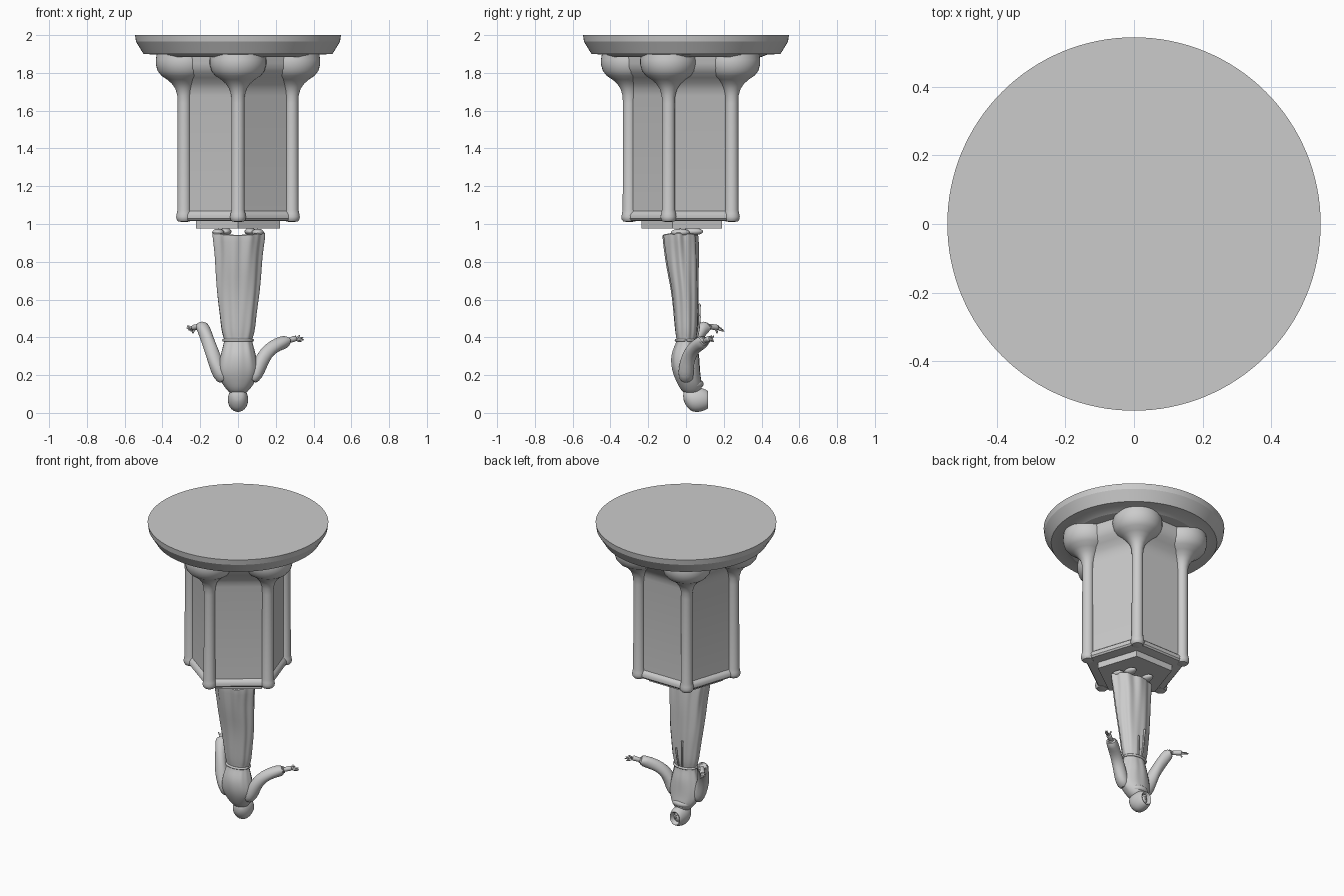
import bpy, bmesh, math
from math import sin, cos, pi
from mathutils import Vector


def loft(name, rings, subsurf=0, caps=True, angle=35):
    """Skin a list of equal-length closed rings."""
    bm = bmesh.new()
    vr = [[bm.verts.new(p) for p in r] for r in rings]
    n = len(vr[0])
    for a, b in zip(vr, vr[1:]):
        for i in range(n):
            j = (i + 1) % n
            bm.faces.new((a[i], a[j], b[j], b[i]))
    if caps:
        bm.faces.new(vr[0])
        bm.faces.new(vr[-1])
    bmesh.ops.recalc_face_normals(bm, faces=bm.faces)
    me = bpy.data.meshes.new(name)
    bm.to_mesh(me)
    bm.free()
    ob = bpy.data.objects.new(name, me)
    bpy.context.collection.objects.link(ob)
    if subsurf:
        m = ob.modifiers.new("smooth", 'SUBSURF')
        m.levels = m.render_levels = subsurf
    smooth(ob, angle)
    return ob


def smooth(ob, angle=35):
    bpy.ops.object.select_all(action='DESELECT')
    ob.select_set(True)
    bpy.context.view_layer.objects.active = ob
    bpy.ops.object.shade_smooth_by_angle(angle=math.radians(angle))


def lathe(name, profile, n, centre=(0, 0), start=-pi / 2, angle=35):
    return loft(name, [[(centre[0] + r * cos(start + 2 * pi * i / n),
                         centre[1] + r * sin(start + 2 * pi * i / n), z)
                        for i in range(n)] for r, z in profile], angle=angle)


def tube(name, pts, n=16, subsurf=1, wrinkle=0.0):
    """Tapered tube through (x, y, z, radius) points."""
    rings = []
    for k, p in enumerate(pts):
        a, b = Vector(pts[max(k - 1, 0)][:3]), Vector(pts[min(k + 1, len(pts) - 1)][:3])
        d = (b - a).normalized()
        u = d.cross(Vector((0.2, 1, 0.1))).normalized()
        v = d.cross(u)
        ring = []
        for i in range(n):
            t = 2 * pi * i / n
            r = p[3] * (1 + wrinkle * sin(3 * t + 1.9 * k))
            ring.append(Vector(p[:3]) + r * (cos(t) * u + sin(t) * v))
        rings.append(ring)
    return loft(name, rings, subsurf, angle=60)


def ball(name, loc, size):
    bpy.ops.mesh.primitive_uv_sphere_add(segments=24, ring_count=14, location=loc)
    ob = bpy.context.object
    ob.name = name
    ob.scale = size
    smooth(ob, 60)
    return ob


# Round disc on top
lathe("round_base", [(0.40, 1.885), (0.43, 1.897), (0.50, 1.90), (0.54, 1.965), (0.545, 2.0)], 128, angle=20)

# Five-sided pedestal with rolled lower edge and flared top
R, C36 = 0.30, cos(pi / 5)
wall = [(0, 1.015), (.012, 1.018), (.02, 1.028), (.02, 1.045), (.012, 1.058), (0, 1.068), (0, 1.68),
        (.006, 1.715), (.02, 1.745), (.045, 1.775), (.07, 1.80), (.085, 1.825), (.09, 1.85), (.09, 1.90)]
lathe("pedestal_walls", [(R + d / C36, z) for d, z in wall], 5)
lathe("pedestal_plinth", [(0.235, 0.975), (0.235, 1.02)], 5)

# Corner columns with swelling capitals
col = [(.015, 1.011), (.032, 1.014), (.040, 1.024), (.042, 1.038), (.039, 1.055), (.035, 1.075), (.034, 1.64),
       (.036, 1.68), (.046, 1.715), (.065, 1.743), (.09, 1.765), (.12, 1.785), (.14, 1.81), (.15, 1.845),
       (.15, 1.87), (.145, 1.90)]
for k in range(5):
    a = -pi / 2 + k * 2 * pi / 5
    lathe(f"corner_column_{k + 1}", col, 40, (R * cos(a), R * sin(a)))

# Robed body, upside down: z, half width, y min, y max, fold depth
body = [(.095, .035, .0, .065, 0), (.125, .062, -.03, .085, 0), (.155, .085, -.045, .085, .01),
        (.19, .102, -.062, .078, .01), (.23, .108, -.075, .075, .02), (.27, .102, -.08, .073, .025),
        (.31, .093, -.078, .07, .03), (.345, .084, -.066, .062, .04), (.375, .076, -.052, .054, .03),
        (.39, .075, -.05, .054, .03), (.41, .083, -.055, .06, .05), (.45, .092, -.06, .064, .05),
        (.52, .099, -.066, .066, .05), (.6, .111, -.073, .068, .05), (.68, .119, -.085, .068, .06),
        (.76, .124, -.102, .070, .06), (.84, .128, -.115, .070, .07), (.91, .138, -.124, .068, .08),
        (.95, .144, -.128, .065, .08)]
N = 64
rings = []
for z, hx, y0, y1, f in body:
    ring = []
    for i in range(N):
        t = 2 * pi * i / N
        k = 1 - f * .5 + f * (.6 * sin(7 * t + 2.5 * z) + .4 * sin(12 * t - 5 * z + 1))
        lift = .014 * (abs(cos(t)) ** 2 - .3) if z > .93 else 0
        ring.append((hx * k * cos(t), (y0 + y1) / 2 + (y1 - y0) / 2 * k * sin(t), z + lift))
    rings.append(ring)
# Hem turned inward
rings.append([(p[0] * .9, (p[1] + .03) * .9 - .03, p[2] - .004) for p in rings[-1]])
rings.append([(p[0] * .8, (p[1] + .03) * .8 - .03, .92) for p in rings[-1]])
loft("robe", rings, 1, angle=70)

# Rope belt
belt = []
for i in range(33):
    t = 2 * pi * i / 32
    belt.append((.078 * cos(t), .002 + .055 * sin(t), .385, .008))
tube("belt", belt, 8, 1)
for s, end in ((-1, .56), (1, .50)):
    tube("belt_cord", [(.012 * s, .056, .385, .006), (.016 * s, .068, .44, .006),
                       (.022 * s, .072, end, .006), (.023 * s, .072, end + .02, .009)], 8)

# Hood: y, centre z, half width, half height; last rings form the opening
hood = [(-.015, .09, .02, .02), (-.005, .088, .037, .042), (.018, .075, .051, .062), (.05, .07, .056, .068),
        (.085, .07, .051, .062), (.108, .070, .043, .052), (.12, .069, .036, .044), (.115, .07, .030, .036),
        (.08, .07, .030, .034)]
loft("hood", [[(hx * cos(2 * pi * i / 32), y, cz + hz * sin(2 * pi * i / 32)) for i in range(32)]
              for y, cz, hx, hz in hood], 1, angle=70)
# Hood collar draped toward the chest
tube("hood_collar", [(-.06, .03, .15, .018), (-.04, .065, .15, .02), (0, .08, .155, .02),
                     (.04, .065, .15, .02), (.06, .03, .15, .018)], 12)

# Face with nose and chin
ball("face", (0, .085, .07), (.024, .024, .031))
ball("nose", (0, .109, .072), (.005, .007, .009))
ball("chin", (0, .098, .092), (.012, .012, .01))

# Arms in wide sleeves
tube("left_sleeve", [(-.065, .0, .17, .035), (-.095, 0, .205, .042), (-.122, .005, .27, .039),
                     (-.142, .022, .335, .036), (-.163, .05, .395, .035), (-.183, .085, .445, .036),
                     (-.197, .11, .463, .034), (-.203, .12, .467, .026), (-.195, .108, .46, .02)], 18, 1, .07)
tube("right_sleeve", [(.065, .0, .17, .035), (.095, 0, .205, .042), (.118, .005, .265, .039),
                      (.148, .022, .318, .037), (.19, .05, .352, .036), (.235, .08, .372, .036),
                      (.265, .10, .382, .033), (.272, .105, .384, .025), (.26, .098, .38, .02)], 18, 1, .07)


# Hands with spread fingers
def hand(side, wrist, palm, tips):
    w, p = Vector(wrist), Vector(palm)
    mid = (w + p) / 2
    tube(side + "_hand", [(*w, .015), (*mid, .014), (*p, .018), (*(p + (p - w) * .2), .012)], 12)
    for k, tip in enumerate(tips):
        t = Vector(tip)
        m = (p + t) / 2 + Vector((0, 0, -.004))
        tube(f"{side}_finger_{k + 1}", [(*p, .008), (*m, .0065), (*t, .004)], 8)


hand("left", (-.195, .11, .46), (-.232, .16, .452),
     [(-.272, .175, .462), (-.275, .19, .45), (-.265, .2, .44), (-.25, .205, .432), (-.24, .165, .42)])
hand("right", (.26, .098, .38), (.30, .122, .393),
     [(.33, .135, .412), (.348, .145, .40), (.352, .145, .387), (.338, .15, .376), (.305, .15, .41)])

# Feet reaching the plinth
for s, side in ((-1, "left"), (1, "right")):
    ball(side + "_foot", (.065 * s, .035, .96), (.03, .055, .02))
    ball(side + "_hem_fold", (.105 * s, -.03, .955), (.032, .05, .02))
